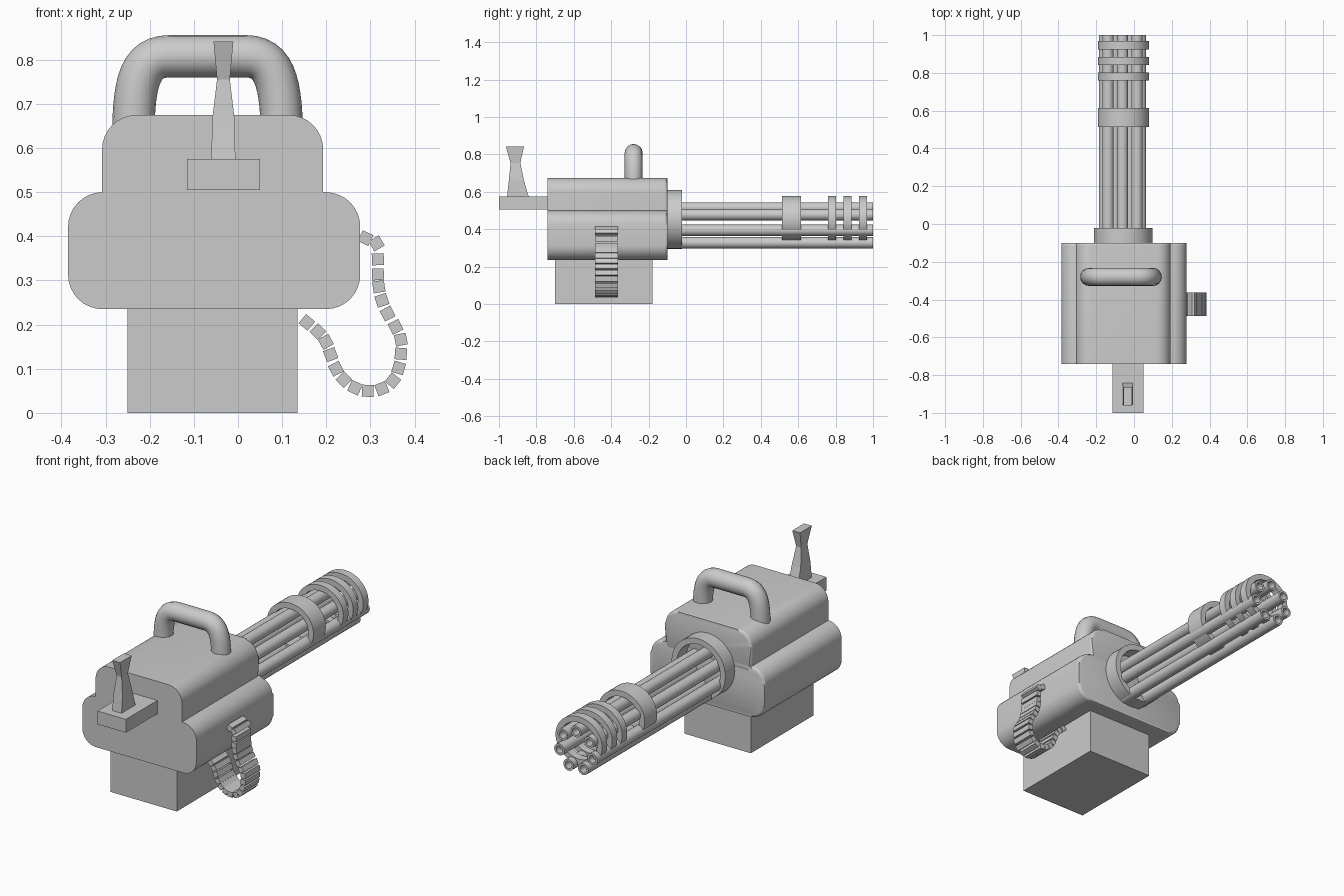
import bpy, bmesh
from math import sin, cos, pi, atan2
from mathutils import Vector, Matrix

if "Cube" in bpy.data.objects:
    bpy.data.objects.remove(bpy.data.objects["Cube"])


def finish(bm, name, smooth=False):
    bmesh.ops.recalc_face_normals(bm, faces=bm.faces)
    me = bpy.data.meshes.new(name)
    bm.to_mesh(me)
    bm.free()
    ob = bpy.data.objects.new(name, me)
    bpy.context.collection.objects.link(ob)
    if smooth:
        smooth_object(ob)
    return ob


def smooth_object(ob):
    bpy.ops.object.select_all(action='DESELECT')
    ob.select_set(True)
    bpy.context.view_layer.objects.active = ob
    bpy.ops.object.shade_smooth_by_angle(angle=0.6)


def loft(bm, loops, caps=True, closed=False):
    """Skin equal-length loops of points."""
    rows = [[bm.verts.new(p) for p in lp] for lp in loops]
    n = len(rows[0])
    pairs = list(zip(rows, rows[1:])) + ([(rows[-1], rows[0])] if closed else [])
    for a, b in pairs:
        for i in range(n):
            j = (i + 1) % n
            bm.faces.new((a[i], a[j], b[j], b[i]))
    if caps:
        return bm.faces.new(rows[0]), bm.faces.new(rows[-1])


def rect(x0, x1, y0, y1, z):
    return [(x0, y0, z), (x1, y0, z), (x1, y1, z), (x0, y1, z)]


def box(name, x0, x1, y0, y1, z0, z1):
    bm = bmesh.new()
    loft(bm, [rect(x0, x1, y0, y1, z0), rect(x0, x1, y0, y1, z1)])
    return finish(bm, name)


def tube(name, cx, cz, rx, rz, wall, y0, y1, n=40):
    def ring(y, d):
        return [(cx + (rx - d) * cos(2 * pi * i / n), y, cz + (rz - d) * sin(2 * pi * i / n))
                for i in range(n)]
    bm = bmesh.new()
    loft(bm, [ring(y0, 0), ring(y1, 0), ring(y1, wall), ring(y0, wall)], caps=False, closed=True)
    return finish(bm, name, True)


def housing(name, x0, x1, z0, z1, r, round_bottom, y0=-0.74, y1=-0.10, seg=8):
    """Rounded profile extruded along y, with a softened muzzle-side edge."""
    pts = []
    for cx, cz, a, on in ((x1 - r, z1 - r, 0, True), (x0 + r, z1 - r, 90, True),
                          (x0 + r, z0 + r, 180, round_bottom), (x1 - r, z0 + r, 270, round_bottom)):
        if on:
            for i in range(seg + 1):
                t = (a + 90 * i / seg) * pi / 180
                pts.append((cx + r * cos(t), cz + r * sin(t)))
        else:
            pts.append((x0 if a == 180 else x1, z0))
    bm = bmesh.new()
    _, far = loft(bm, [[(x, y, z) for x, z in pts] for y in (y0, y1)])
    bmesh.ops.bevel(bm, geom=list(far.edges), offset=0.015, segments=3,
                    profile=0.5, affect='EDGES')
    return finish(bm, name, True)


# Main housing and ammunition box
housing("lower_housing", -0.385, 0.277, 0.235, 0.50, 0.078, True)
housing("upper_housing", -0.308, 0.193, 0.46, 0.675, 0.078, False)
box("ammo_box", -0.25, 0.135, -0.70, -0.18, 0.0, 0.24)

# Rear control plate and stick
box("control_plate", -0.115, 0.05, -1.0, -0.735, 0.505, 0.575)
bm = bmesh.new()
loft(bm, [rect(-0.033 - h, -0.033 + h, a, b, z) for z, h, a, b in (
    (0.57, 0.027, -0.957, -0.84), (0.66, 0.026, -0.947, -0.866),
    (0.755, 0.0145, -0.938, -0.886), (0.842, 0.0225, -0.963, -0.866))])
finish(bm, "control_stick")

# Carry handle swept along a curve
cu = bpy.data.curves.new("carry_handle", 'CURVE')
cu.dimensions = '3D'
cu.bevel_depth = 0.048
cu.bevel_resolution = 6
cu.resolution_u = 12
sp = cu.splines.new('BEZIER')
path = [((-0.237, 0.65), (-0.237, 0.60), (-0.234, 0.75)),
        ((-0.155, 0.808), (-0.222, 0.808), (-0.10, 0.808)),
        ((0.017, 0.808), (-0.04, 0.808), (0.082, 0.808)),
        ((0.099, 0.65), (0.096, 0.75), (0.099, 0.60))]
sp.bezier_points.add(len(path) - 1)
for bp, (co, hl, hr) in zip(sp.bezier_points, path):
    bp.handle_left_type = bp.handle_right_type = 'FREE'
    bp.co, bp.handle_left, bp.handle_right = (Vector((p[0], -0.28, p[1])) for p in (co, hl, hr))
handle = bpy.data.objects.new("carry_handle", cu)
bpy.context.collection.objects.link(handle)
bpy.ops.object.select_all(action='DESELECT')
handle.select_set(True)
bpy.context.view_layer.objects.active = handle
bpy.ops.object.convert(target='MESH')
smooth_object(bpy.context.view_layer.objects.active)

# Collar, clamp bands and seven barrels
tube("barrel_collar", -0.057, 0.452, 0.156, 0.157, 0.03, -0.11, -0.022, 48)
for i, (a, b) in enumerate(((0.513, 0.615), (0.76, 0.802), (0.842, 0.884), (0.925, 0.968))):
    tube(f"barrel_band_{i + 1}", -0.056, 0.452, 0.135, 0.126, 0.03, a, b, 48)
for i in range(7):
    t = pi / 2 + 2 * pi * i / 7
    tube(f"barrel_{i + 1}", -0.061 + 0.098 * cos(t), 0.416 + 0.098 * sin(t),
         0.03, 0.03, 0.011, -0.12, 1.0, 20)

# Ammunition belt: links follow a hanging path of (x, z) points
links = [(0.289, 0.396), (0.314, 0.384), (0.317, 0.348), (0.317, 0.314), (0.319, 0.286),
         (0.326, 0.255), (0.339, 0.225), (0.357, 0.195), (0.369, 0.166), (0.369, 0.134),
         (0.364, 0.102), (0.351, 0.073), (0.326, 0.055), (0.294, 0.05), (0.265, 0.057),
         (0.240, 0.075), (0.222, 0.10), (0.210, 0.132), (0.199, 0.161), (0.181, 0.184),
         (0.156, 0.205)]
bm = bmesh.new()
for i, (x, z) in enumerate(links):
    a, b = links[max(i - 1, 0)], links[min(i + 1, len(links) - 1)]
    m = (Matrix.Translation((x, -0.425, z))
         @ Matrix.Rotation(-atan2(b[1] - a[1], b[0] - a[0]), 4, 'Y')
         @ Matrix.Diagonal((0.0265, 0.123, 0.027, 1)))
    bmesh.ops.create_cube(bm, size=1, matrix=m)
finish(bm, "ammo_belt")
